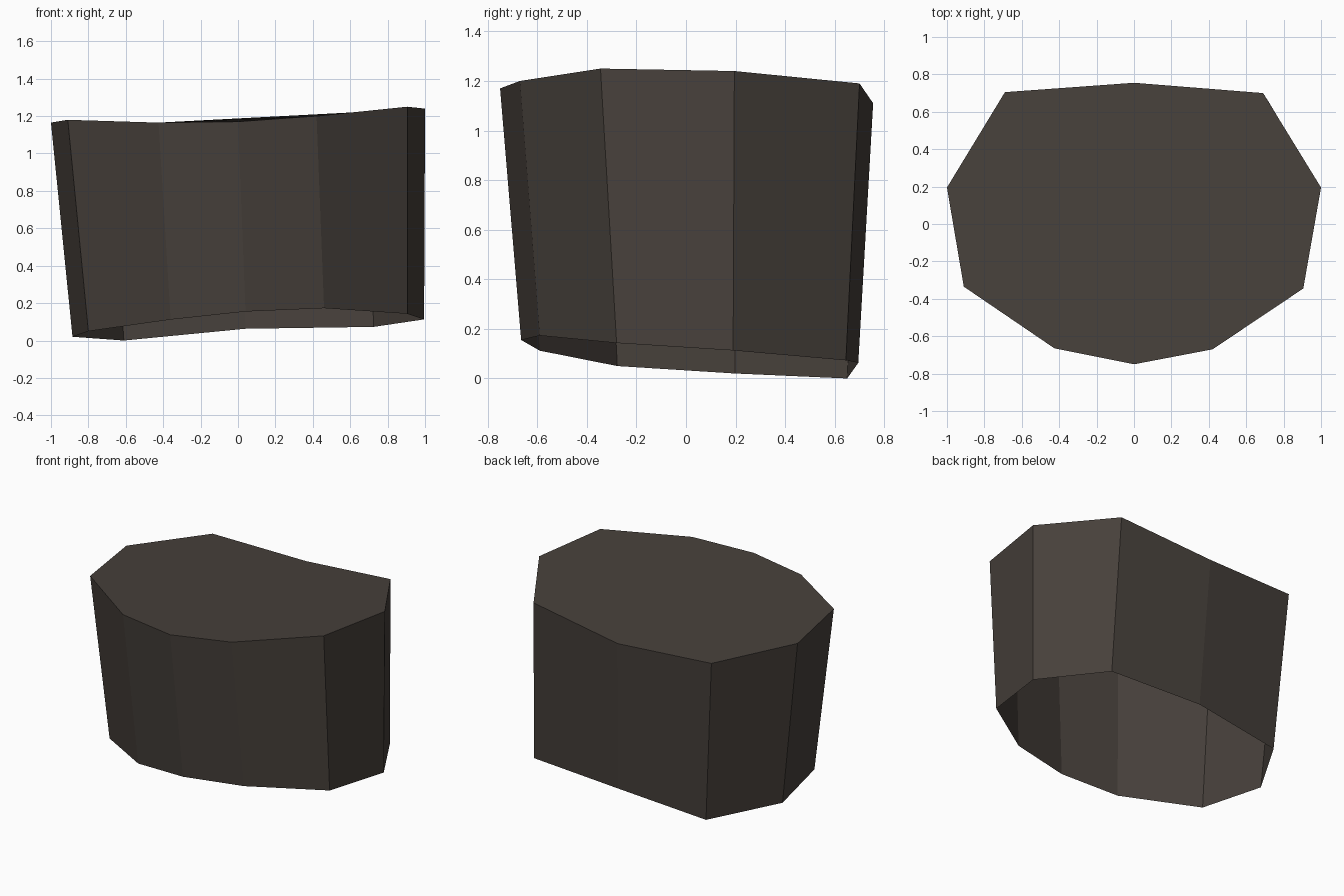
import bpy, bmesh

if "Cube" in bpy.data.objects:
    bpy.data.objects.remove(bpy.data.objects["Cube"])

# Dark flat material
mat = bpy.data.materials.new("dark warm grey")
mat.diffuse_color = (0.063, 0.052, 0.044, 1)
mat.use_nodes = True
mat.node_tree.nodes["Principled BSDF"].inputs["Base Color"].default_value = mat.diffuse_color

# Upper and lower outlines of the tapered, slightly tilted tub
top = [(0, .755, 1.11), (.69, .70, 1.19), (1, .195, 1.24), (.905, -.345, 1.25),
       (.42, -.67, 1.20), (0, -.75, 1.17), (-.425, -.665, 1.165),
       (-.91, -.335, 1.18), (-1, .195, 1.165), (-.69, .705, 1.137)]
bottom = [(.04, .695, .063), (.725, .645, .073), (.995, .19, .113), (.905, -.28, .143),
          (.46, -.59, .173), (.04, -.665, .155), (-.36, -.59, .112),
          (-.80, -.277, .05), (-.885, .197, .02), (-.61, .65, 0)]

# Loft: side walls between outlines, closed top, open underside
bm = bmesh.new()
t = [bm.verts.new(p) for p in top]
b = [bm.verts.new(p) for p in bottom]
n = len(t)
for i in range(n):
    j = (i + 1) % n
    bm.faces.new((t[i], t[j], b[j], b[i]))
bm.faces.new(t[::-1])
bm.normal_update()
bmesh.ops.recalc_face_normals(bm, faces=bm.faces)
if max(bm.faces, key=lambda f: len(f.verts)).normal.z < 0:
    bmesh.ops.reverse_faces(bm, faces=bm.faces)

me = bpy.data.meshes.new("open_cap")
bm.to_mesh(me)
bm.free()
me.materials.append(mat)
obj = bpy.data.objects.new("open_cap", me)
bpy.context.collection.objects.link(obj)
